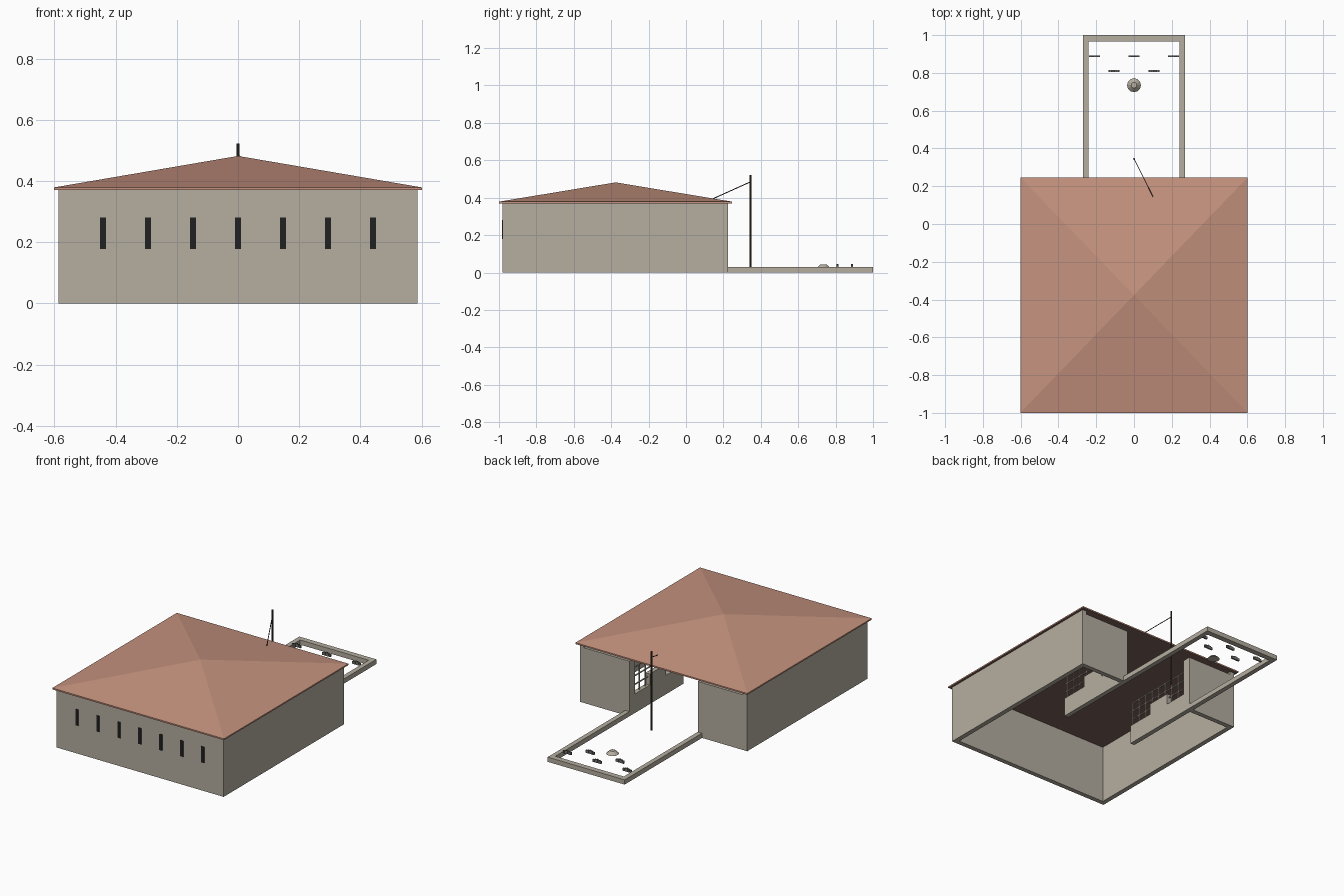
import bpy, bmesh, math
from mathutils import Vector

if "Cube" in bpy.data.objects:
    bpy.data.objects.remove(bpy.data.objects["Cube"])


def mat(name, c):
    m = bpy.data.materials.new(name)
    m.diffuse_color = (*c, 1)
    m.use_nodes = True
    m.node_tree.nodes["Principled BSDF"].inputs["Base Color"].default_value = m.diffuse_color
    return m


STONE = mat("pale_stone", (0.46, 0.42, 0.35))
TILE = mat("terracotta", (0.56, 0.29, 0.21))
CEIL = mat("brown_timber", (0.20, 0.12, 0.095))
BLACK = mat("window_black", (0.015, 0.015, 0.016))
POLE = mat("dark_wood", (0.05, 0.035, 0.025))
GREY = mat("grey_stone", (0.17, 0.165, 0.15))


def finish(name, bm, m):
    me = bpy.data.meshes.new(name)
    bmesh.ops.recalc_face_normals(bm, faces=bm.faces)
    bm.to_mesh(me)
    bm.free()
    me.materials.append(m)
    ob = bpy.data.objects.new(name, me)
    bpy.context.collection.objects.link(ob)
    return ob


def boxes(name, m, *spans):
    """One object from boxes given as (x0, x1, y0, y1, z0, z1)."""
    bm = bmesh.new()
    for x0, x1, y0, y1, z0, z1 in spans:
        for v in bmesh.ops.create_cube(bm, size=1)["verts"]:
            v.co = Vector((x1 if v.co.x > 0 else x0,
                           y1 if v.co.y > 0 else y0,
                           z1 if v.co.z > 0 else z0))
    return finish(name, bm, m)


def rod(name, m, a, b, r, n=8):
    a, b = Vector(a), Vector(b)
    bm = bmesh.new()
    bmesh.ops.create_cone(bm, cap_ends=True, segments=n, radius1=r, radius2=r, depth=(b - a).length)
    ob = finish(name, bm, m)
    ob.location = (a + b) / 2
    ob.rotation_euler = (b - a).to_track_quat('Z', 'Y').to_euler()
    return ob


W, Y0, Y1, T, H = 0.587, -0.982, 0.225, 0.03, 0.37

# Outer walls, open towards the yard at the back
boxes("front_wall", STONE, (-W, W, Y0, Y0 + T, 0, H))
for s, side in ((1, "right"), (-1, "left")):
    def span(a, b, *rest):
        return (min(s * a, s * b), max(s * a, s * b), *rest)
    boxes(side + "_wall", STONE, span(W - T, W, Y0 + T, Y1, 0, H))
    boxes(side + "_back_wall", STONE, span(0.24, W - T, Y1 - T, Y1, 0, 0.35))
    # Courtyard wall: sill, corner pier and raised middle block
    boxes(side + "_courtyard_wall", STONE,
          span(0.24, 0.27, -0.32, 0.17, 0, 0.12),
          span(0.24, 0.27, 0.17, Y1 - T, 0, 0.35),
          span(0.24, 0.27, -0.14, 0.02, 0.12, 0.19))
    # Lattice above the sill
    bars = [span(0.252, 0.258, y - 0.003, y + 0.003, 0.12, 0.28)
            for y in [-0.315 + 0.06 * i for i in range(9)]]
    bars += [span(0.252, 0.258, -0.32, 0.17, z - 0.003, z + 0.003) for z in (0.17, 0.225, 0.28)]
    boxes(side + "_lattice", STONE, *bars)
    # Low yard wall
    boxes(side + "_yard_wall", STONE, span(0.24, 0.27, Y1, 0.965, 0, 0.03))
boxes("end_yard_wall", STONE, (-0.27, 0.27, 0.965, 1.0, 0, 0.03))

# Slit windows on the front
for i in range(-3, 4):
    x = i * 0.147
    boxes("slit_window", BLACK, (x - 0.01, x + 0.01, Y0 - 0.003, Y0 + 0.002, 0.178, 0.28))

# Pyramid roof with a thin eave and a timber ceiling
RX, R0, R1 = 0.602, -1.0, 0.247
bm = bmesh.new()
corners = [(-RX, R0), (RX, R0), (RX, R1), (-RX, R1)]
low = [bm.verts.new((x, y, 0.37)) for x, y in corners]
top = [bm.verts.new((x, y, 0.379)) for x, y in corners]
apex = bm.verts.new((0, (R0 + R1) / 2, 0.482))
bm.faces.new(low)
for i in range(4):
    j = (i + 1) % 4
    bm.faces.new((low[i], low[j], top[j], top[i]))
    bm.faces.new((top[i], top[j], apex))
roof = finish("roof", bm, TILE)
roof.data.materials.append(CEIL)
for p in roof.data.polygons:
    if p.normal.z < -0.5:
        p.material_index = 1

# Pole and its diagonal stay
rod("pole", POLE, (0, 0.345, 0.022), (0, 0.345, 0.522), 0.005)
rod("pole_stay", POLE, (0, 0.345, 0.485), (0.1, 0.145, 0.395), 0.0025, 6)

# Low mound in the yard
bm = bmesh.new()
bmesh.ops.create_cone(bm, cap_ends=True, segments=12, radius1=0.037, radius2=0.015, depth=0.02)
finish("mound", bm, STONE).location = (0, 0.735, 0.034)

# Small stone rows around the mound
for x, y in ((-0.21, 0.888), (0, 0.888), (0.21, 0.888), (-0.105, 0.81), (0.105, 0.81)):
    stones = [(x + d - 0.005, x + d + 0.005, y - 0.005, y + 0.005, 0.024, 0.046 - abs(d) * 0.25)
              for d in (-0.024, -0.012, 0, 0.012, 0.024)]
    boxes("stone_row", GREY, *stones, (x - 0.029, x + 0.029, y - 0.003, y + 0.003, 0.026, 0.034))
